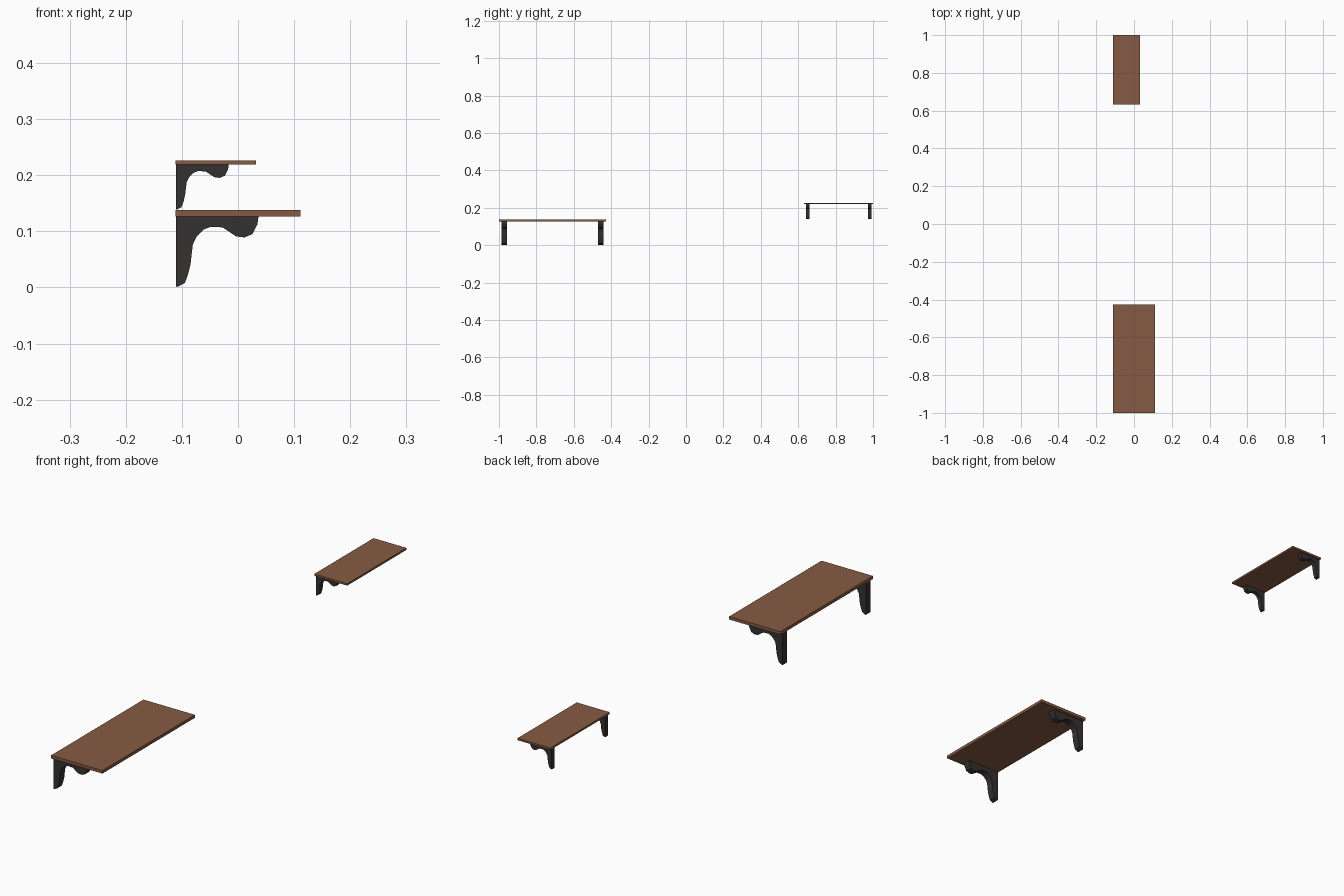
import bpy, bmesh
from mathutils import Vector

if "Cube" in bpy.data.objects:
    bpy.data.objects.remove(bpy.data.objects["Cube"])


def material(name, color):
    m = bpy.data.materials.new(name)
    m.diffuse_color = (*color, 1)
    m.use_nodes = True
    m.node_tree.nodes["Principled BSDF"].inputs["Base Color"].default_value = m.diffuse_color
    return m


wood = material("brown_wood", (0.24, 0.105, 0.057))
iron = material("dark_iron", (0.035, 0.032, 0.03))

# Bracket side outline (x from wall, z from foot), at full size
BRACKET = [(0.001, 0.126), (0.001, 0.001), (0.006, 0.002), (0.017, 0.008),
           (0.023, 0.025), (0.027, 0.042), (0.031, 0.077), (0.038, 0.091),
           (0.050, 0.103), (0.063, 0.108), (0.084, 0.107), (0.096, 0.099),
           (0.108, 0.091), (0.123, 0.089), (0.137, 0.095), (0.146, 0.112),
           (0.148, 0.126)]
DEPTH, LENGTH, UNDER, TOP = 0.223, 0.573, 0.126, 0.138
BRACKET_WIDTH, BRACKET_Y = 0.029, 0.258
WALL_X = -0.1115


def extrude(name, outline, width, origin, size, mat):
    """Extrude an x-z outline along y, centred on the origin."""
    bm = bmesh.new()
    face = bm.faces.new([bm.verts.new((x * size, -width * size / 2, z * size))
                         for x, z in outline])
    side = bmesh.ops.extrude_face_region(bm, geom=[face])["geom"]
    bmesh.ops.translate(bm, vec=Vector((0, width * size, 0)),
                        verts=[g for g in side if isinstance(g, bmesh.types.BMVert)])
    bmesh.ops.recalc_face_normals(bm, faces=bm.faces)
    mesh = bpy.data.meshes.new(name)
    bm.to_mesh(mesh)
    bm.free()
    mesh.materials.append(mat)
    ob = bpy.data.objects.new(name, mesh)
    ob.location = origin
    bpy.context.collection.objects.link(ob)


def shelf(prefix, y, z, size):
    # Board
    board = [(0, UNDER), (DEPTH, UNDER), (DEPTH, TOP), (0, TOP)]
    extrude(prefix + "_board", board, LENGTH, (WALL_X, y, z), size, wood)
    # Pair of scrolled brackets
    for label, s in (("front", -1), ("back", 1)):
        extrude(f"{prefix}_{label}_bracket", BRACKET, BRACKET_WIDTH,
                (WALL_X, y + s * BRACKET_Y * size, z), size, iron)


shelf("large_shelf", -1 + LENGTH / 2, 0, 1)
SMALL = 0.642
shelf("small_shelf", 1 - LENGTH * SMALL / 2, 0.138, SMALL)
